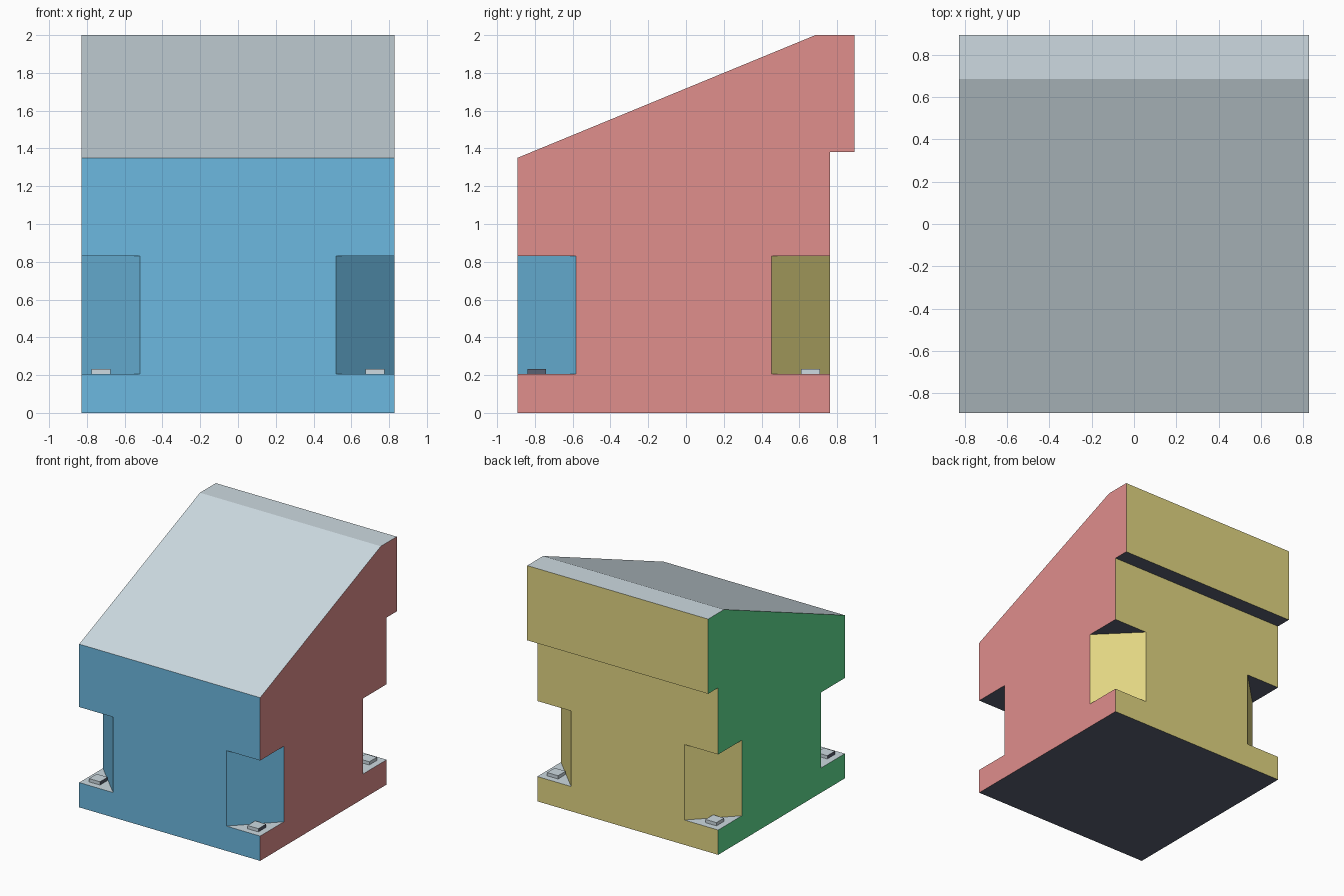
import bpy, bmesh
from mathutils import Vector

cube = bpy.data.objects.get("Cube")
if cube:
    bpy.data.objects.remove(cube, do_unlink=True)


def material(name, rgb):
    col = [((c / 255 + 0.055) / 1.055) ** 2.4 for c in rgb] + [1]
    m = bpy.data.materials.new(name)
    m.use_nodes = True
    m.diffuse_color = col
    m.node_tree.nodes["Principled BSDF"].inputs["Base Color"].default_value = col
    return m


FRONT, LEFT, BACK, RIGHT, TOP, BOTTOM = range(6)
mats = [material("sky blue", (108, 185, 224)), material("soft red", (224, 142, 140)),
        material("straw yellow", (225, 213, 130)), material("leaf green", (97, 222, 146)),
        material("pale grey", (205, 218, 225)), material("dark slate", (90, 97, 114))]


def prism(name, outline, depth):
    """Extrude a flat outline along a vector into a closed solid."""
    bm = bmesh.new()
    base = bm.faces.new([bm.verts.new(p) for p in outline])
    out = bmesh.ops.extrude_face_region(bm, geom=[base])
    moved = [v for v in out["geom"] if isinstance(v, bmesh.types.BMVert)]
    bmesh.ops.translate(bm, verts=moved, vec=Vector(depth))
    bmesh.ops.recalc_face_normals(bm, faces=bm.faces)
    me = bpy.data.meshes.new(name)
    bm.to_mesh(me)
    bm.free()
    ob = bpy.data.objects.new(name, me)
    bpy.context.collection.objects.link(ob)
    return ob


def side_colour(n):
    if abs(n.z) > 0.5:
        return TOP if n.z > 0 else BOTTOM
    if abs(n.y) > 0.3:
        return BACK if n.y > 0 else FRONT
    return LEFT if n.x > 0 else RIGHT


def paint(ob, rule):
    ob.data.materials.clear()
    for m in mats:
        ob.data.materials.append(m)
    for p in ob.data.polygons:
        p.material_index = rule(p.normal)


# Main body: side profile with sloped top and rear overhang
W = 0.828
profile = [(-0.893, 0), (0.762, 0), (0.762, 1.382), (0.893, 1.382),
           (0.893, 2), (0.685, 2), (-0.893, 1.35)]
body = prism("body", [(-W, y, z) for y, z in profile], (2 * W, 0, 0))

# Diagonal pockets cut from the four corners
CUT, OVER, FLOOR, CEIL = 0.31, 0.1, 0.205, 0.83
cutters = []
for sx in (-1, 1):
    for sy, edge in ((-1, -0.893), (1, 0.762)):
        cx, cy = sx * (W + OVER), edge + sy * OVER
        reach = CUT + 2 * OVER
        tri = [(cx, cy, FLOOR), (cx - sx * reach, cy, FLOOR), (cx, cy - sy * reach, FLOOR)]
        cutter = prism("pocket_cutter", tri, (0, 0, CEIL - FLOOR))
        cutter.hide_render = True
        cutters.append(cutter)
        mod = body.modifiers.new("pocket", "BOOLEAN")
        mod.operation, mod.solver, mod.object = "DIFFERENCE", "EXACT", cutter

        # Small square bolt on each pocket floor
        x, y, r = sx * 0.725, edge + sy * -0.103, 0.05
        square = [(x - r, y - r, FLOOR), (x + r, y - r, FLOOR),
                  (x + r, y + r, FLOOR), (x - r, y + r, FLOOR)]
        bolt = prism(("front_" if sy < 0 else "back_") + ("left" if sx > 0 else "right") + "_bolt",
                     square, (0, 0, 0.027))
        paint(bolt, lambda n: BOTTOM if sy < 0 and abs(n.x) > 0.5 else TOP)

# Bake the cuts, then colour faces by direction
bpy.context.view_layer.update()
graph = bpy.context.evaluated_depsgraph_get()
cut_mesh = bpy.data.meshes.new_from_object(body.evaluated_get(graph))
body.modifiers.clear()
body.data = cut_mesh
for c in cutters:
    bpy.data.objects.remove(c, do_unlink=True)
paint(body, side_colour)
